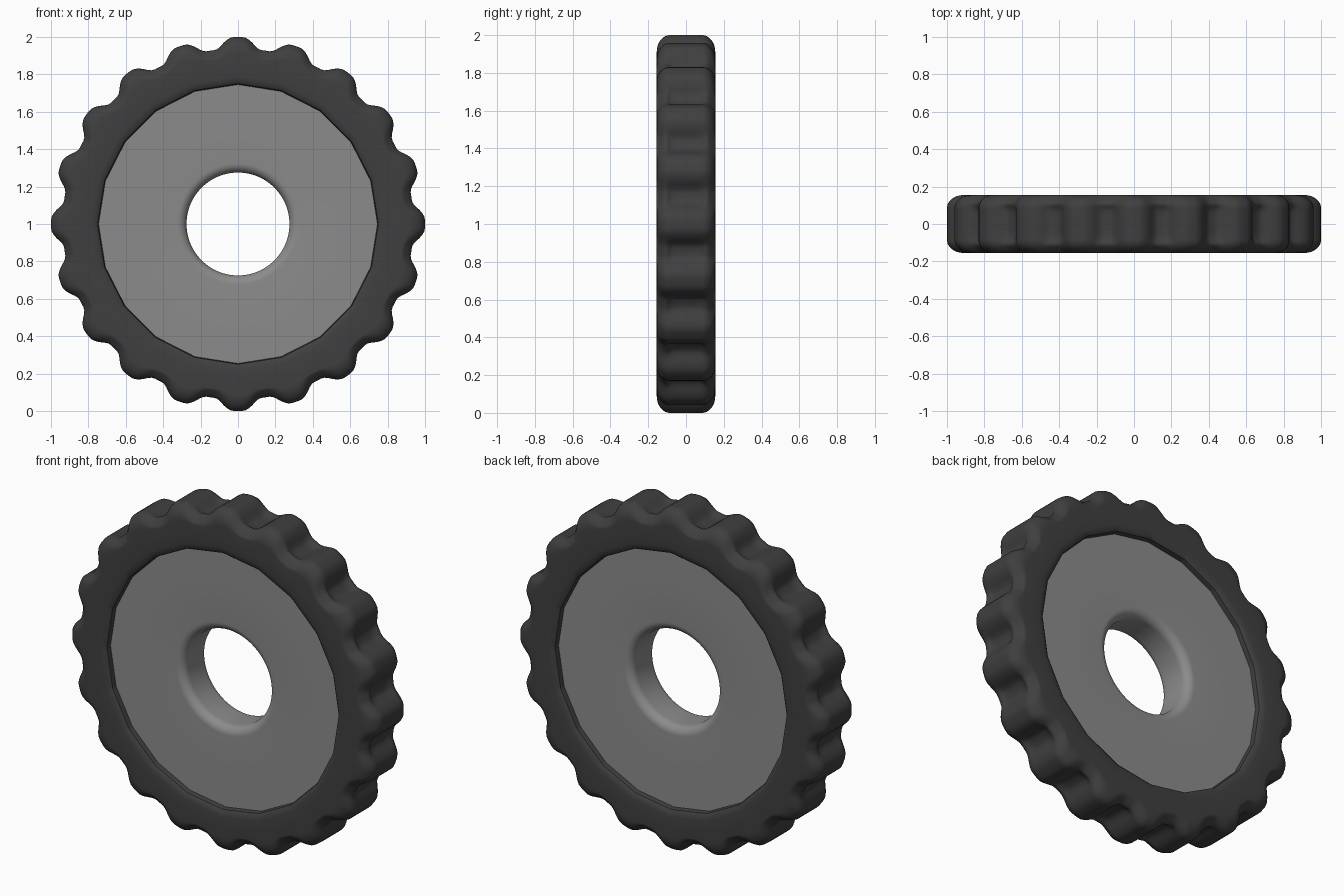
import bpy, bmesh
from math import sin, cos, pi, radians

if "Cube" in bpy.data.objects:
    bpy.data.objects.remove(bpy.data.objects["Cube"])

LUGS = 20
SEGS = LUGS * 16


def arc(cr, cy, rr, ry, a0, a1, n):
    """Elliptical arc of (radius, y) profile points."""
    return [(cr + rr * cos(radians(a0 + (a1 - a0) * i / n)),
             cy + ry * sin(radians(a0 + (a1 - a0) * i / n))) for i in range(n + 1)]


def mirrored(half):
    """Close a half profile (y >= 0) by reflecting it across y = 0."""
    return half + [(r, -y) for r, y in reversed(half) if y > 1e-6]


def lathe(name, profile, shape):
    """Spin a closed profile around the y axis through z = 1."""
    bm = bmesh.new()
    rings = []
    for s in range(SEGS):
        t = 2 * pi * s / SEGS
        ring = []
        for r, y in profile:
            q = shape(r, y, t)
            ring.append(bm.verts.new((q * sin(t), y, 1 + q * cos(t))))
        rings.append(ring)
    n = len(profile)
    for s in range(SEGS):
        a, b = rings[s], rings[(s + 1) % SEGS]
        for i in range(n):
            j = (i + 1) % n
            bm.faces.new((a[i], a[j], b[j], b[i]))
    bmesh.ops.recalc_face_normals(bm, faces=bm.faces)
    me = bpy.data.meshes.new(name)
    bm.to_mesh(me)
    bm.free()
    ob = bpy.data.objects.new(name, me)
    bpy.context.collection.objects.link(ob)
    bpy.ops.object.select_all(action='DESELECT')
    ob.select_set(True)
    bpy.context.view_layer.objects.active = ob
    bpy.ops.object.shade_smooth_by_angle(angle=radians(40))
    return ob


def smooth(x):
    x = max(0.0, min(1.0, x))
    return x * x * (3 - 2 * x)


def tyre_shape(r, y, t):
    pitch = 2 * pi / LUGS
    u = (t + pitch / 2) % pitch - pitch / 2       # angle from nearest lug
    # faceted inner rim blending to round
    facet = cos(pitch / 2) / cos(abs(u) - pitch / 2)
    k = 1 - smooth((r - 0.76) / 0.06)
    q = r * (1 + k * (facet - 1))
    # valleys between lugs, with a deeper pocket in the middle of the tread
    tread = smooth((r - 0.86) / 0.12)
    valley = smooth((abs(u) / (pitch / 2) - 0.15) / 0.7)
    pocket = 1 - smooth((pitch / 2 - abs(u) - radians(1.5)) / radians(3))
    across = 1 - smooth((abs(y) - 0.07) / 0.045)
    return q - tread * (0.055 * valley + 0.022 * pocket * across)


# Tyre: flat side walls, rounded shoulders, lugged tread
half = [(0.745, 0.0), (0.745, 0.06), (0.745, 0.11), (0.75, 0.14)]
half += [(0.762, 0.15), (0.785, 0.154), (0.83, 0.155)]
half += arc(0.91, 0.085, 0.09, 0.07, 90, 0, 12)
half += [(1.0, 0.065), (1.0, 0.035), (1.0, 0.0)]
prof = half[:-1] + [(1.0, 0.0)] + [(r, -y) for r, y in reversed(half[:-1]) if y > 0]
tyre = lathe("tyre", prof, tyre_shape)
rubber = bpy.data.materials.new("rubber")
rubber.diffuse_color = (0.05, 0.05, 0.05, 1)
rubber.use_nodes = True
rubber.node_tree.nodes["Principled BSDF"].inputs["Base Color"].default_value = rubber.diffuse_color
tyre.data.materials.append(rubber)

# Hub disc: recessed plate with a softly rounded centre hole
half = [(0.775, 0.0), (0.775, 0.113), (0.55, 0.113)]
half += arc(0.325, 0.065, 0.05, 0.048, 90, 180, 8) + [(0.275, 0.0)]
prof = half + [(r, -y) for r, y in reversed(half) if y > 0]
hub = lathe("hub_disc", prof, lambda r, y, t: r)
steel = bpy.data.materials.new("grey_metal")
steel.diffuse_color = (0.26, 0.26, 0.26, 1)
steel.use_nodes = True
steel.node_tree.nodes["Principled BSDF"].inputs["Base Color"].default_value = steel.diffuse_color
hub.data.materials.append(steel)
